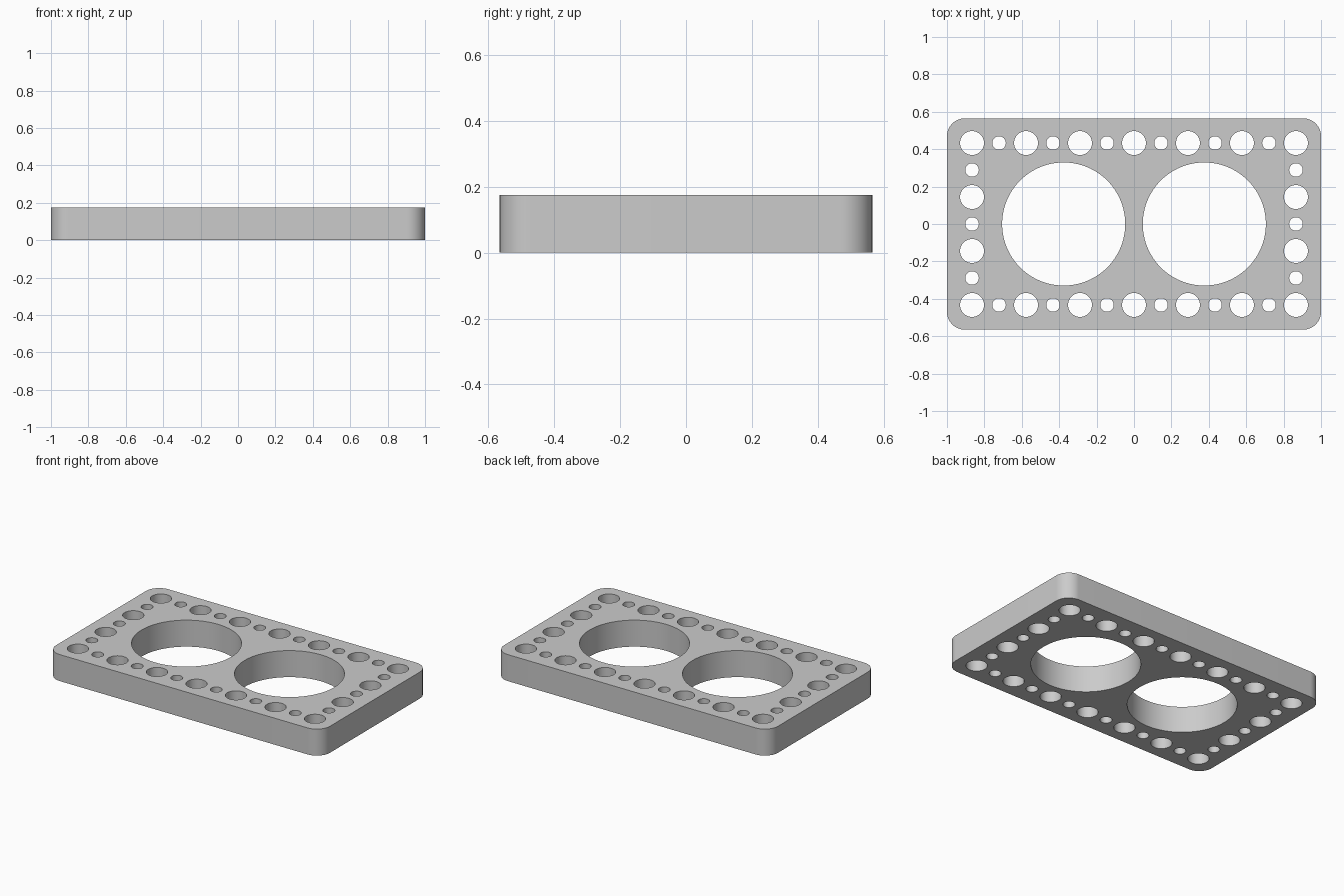
import bpy
import bmesh
from math import radians, pi, sin, cos
from mathutils import Matrix

if "Cube" in bpy.data.objects:
    bpy.data.objects.remove(bpy.data.objects["Cube"], do_unlink=True)

HALF_X, HALF_Y, THICK = 1.0, 0.565, 0.175
CORNER = 0.096
PITCH = 0.1443            # distance between neighbouring holes
LARGE, SMALL, BORE = 0.064, 0.036, 0.329


def make_object(name, bm):
    mesh = bpy.data.meshes.new(name)
    bm.to_mesh(mesh)
    bm.free()
    obj = bpy.data.objects.new(name, mesh)
    bpy.context.collection.objects.link(obj)
    return obj


# Plate: rounded rectangle outline, extruded upward
bm = bmesh.new()
steps = 16
outline = []
for quarter, (sx, sy) in enumerate([(1, 1), (-1, 1), (-1, -1), (1, -1)]):
    for i in range(steps + 1):
        a = (quarter + i / steps) * pi / 2
        outline.append(bm.verts.new((sx * (HALF_X - CORNER) + CORNER * cos(a),
                                     sy * (HALF_Y - CORNER) + CORNER * sin(a), 0)))
base = bm.faces.new(outline)
extruded = bmesh.ops.extrude_face_region(bm, geom=[base], use_keep_orig=True)
top = [v for v in extruded["geom"] if isinstance(v, bmesh.types.BMVert)]
bmesh.ops.translate(bm, verts=top, vec=(0, 0, THICK))
bmesh.ops.recalc_face_normals(bm, faces=bm.faces)
plate = make_object("drilled_plate", bm)

# Hole cutters: two bores and a border of alternating large and small holes
bm = bmesh.new()


def add_hole(x, y, radius, segments):
    bmesh.ops.create_cone(bm, cap_ends=True, segments=segments,
                          radius1=radius, radius2=radius, depth=THICK * 2,
                          matrix=Matrix.Translation((x, y, THICK / 2)))


for side in (-1, 1):
    add_hole(side * 0.376, 0, BORE, 96)

for col in range(-6, 7):
    for row in range(-3, 4):
        if abs(col) == 6 or abs(row) == 3:
            # corners are large and every second hole along each edge is small
            is_large = (col % 2 == 0) if abs(row) == 3 else (row % 2 == 1)
            add_hole(col * PITCH, row * PITCH, LARGE if is_large else SMALL, 40)
cutter = make_object("hole_cutter", bm)
cutter.hide_render = True

# Cut the holes
cut = plate.modifiers.new("holes", 'BOOLEAN')
cut.operation = 'DIFFERENCE'
cut.solver = 'EXACT'
cut.object = cutter
bpy.ops.object.select_all(action='DESELECT')
bpy.context.view_layer.objects.active = plate
plate.select_set(True)
bpy.ops.object.modifier_apply(modifier=cut.name)
bpy.data.objects.remove(cutter, do_unlink=True)

# Grey finish
grey = bpy.data.materials.new("plain_grey")
grey.use_nodes = True
colour = (0.6, 0.6, 0.6, 1)
grey.diffuse_color = colour
grey.node_tree.nodes["Principled BSDF"].inputs["Base Color"].default_value = colour
plate.data.materials.clear()
plate.data.materials.append(grey)
bpy.ops.object.shade_smooth_by_angle(angle=radians(30))
